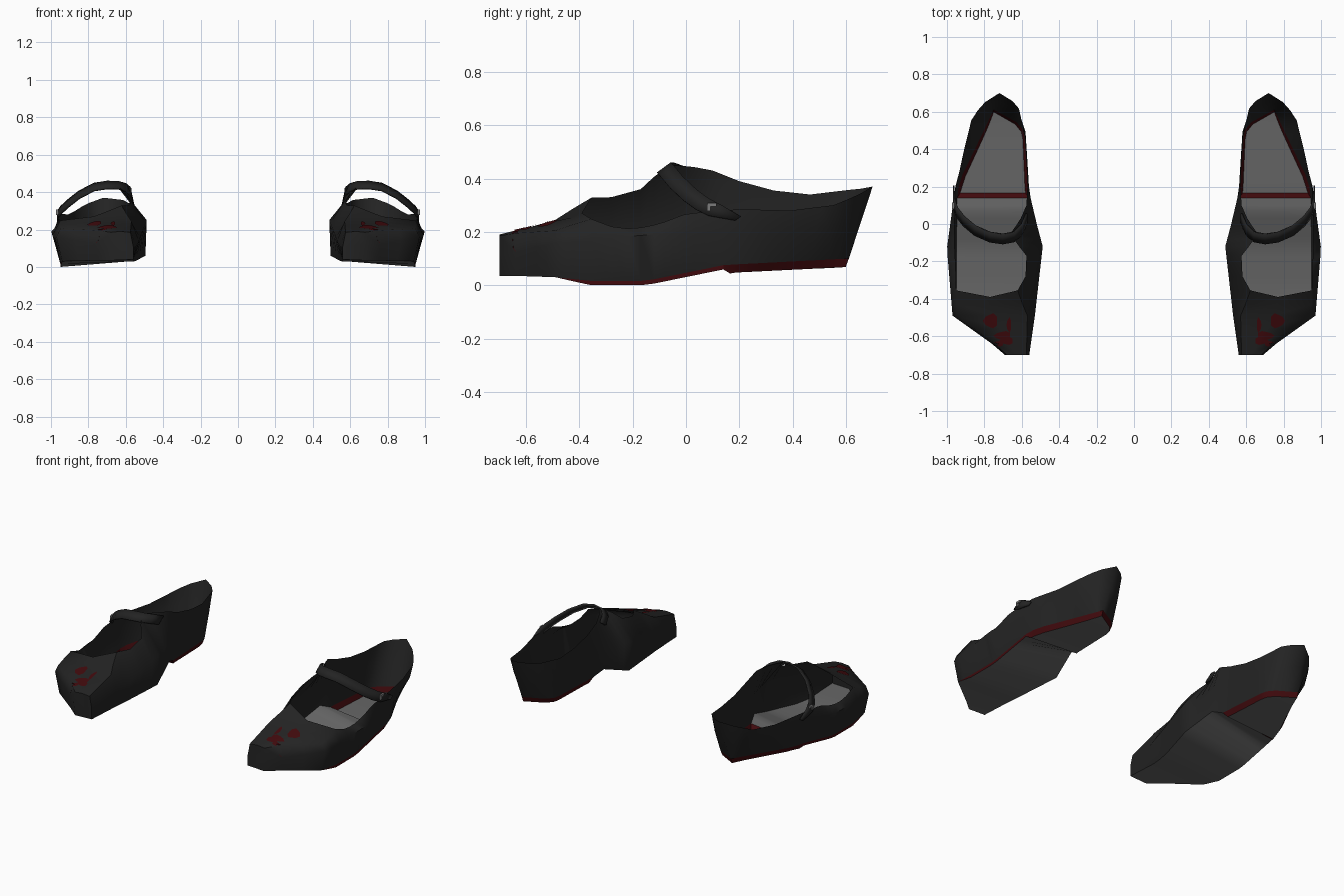
import bpy, bmesh, math
from mathutils import Vector
from mathutils.bvhtree import BVHTree

cube = bpy.data.objects.get("Cube")
if cube:
    bpy.data.objects.remove(cube, do_unlink=True)


def material(name, color):
    mat = bpy.data.materials.new(name)
    mat.use_nodes = True
    mat.diffuse_color = (*color, 1)
    bsdf = next(n for n in mat.node_tree.nodes if n.type == "BSDF_PRINCIPLED")
    bsdf.inputs["Base Color"].default_value = (*color, 1)
    bsdf.inputs["Roughness"].default_value = 0.8
    return mat


black = material("black leather", (0.017, 0.017, 0.017))
red = material("dark red", (0.052, 0.003, 0.004))
grey = material("sole grey", (0.13, 0.13, 0.13))
silver = material("buckle grey", (0.2, 0.2, 0.2))


def finish(name, bm, mats, thickness=0, angle=40):
    """Turn a bmesh of the left shoe's part into a mirrored pair."""
    bmesh.ops.remove_doubles(bm, verts=bm.verts, dist=0.0005)
    mesh = bpy.data.meshes.new(name)
    bm.to_mesh(mesh)
    bm.free()
    for mat in mats:
        mesh.materials.append(mat)
    obj = bpy.data.objects.new(name, mesh)
    bpy.context.collection.objects.link(obj)
    bpy.ops.object.select_all(action="DESELECT")
    obj.select_set(True)
    bpy.context.view_layer.objects.active = obj
    bpy.ops.object.shade_smooth_by_angle(angle=math.radians(angle))
    if thickness:
        solid = obj.modifiers.new("thickness", "SOLIDIFY")
        solid.thickness = thickness
        solid.offset = 0
    obj.modifiers.new("pair", "MIRROR").use_axis[0] = True


# Lengthwise rails of one shoe, as (y, x, z)
inner_bottom = [(-.7, .56, .04), (-.49, .56, .03), (-.38, .55, .03), (-.12, .495, .06),
                (.07, .54, .13), (.14, .565, .1), (.52, .585, .095), (.6, .6, .095), (.7, .75, .1)]
inner_waist = [(-.7, .56, .11), (-.49, .53, .14), (-.12, .488, .25), (.0, .52, .25),
               (.17, .56, .25), (.52, .58, .23), (.62, .615, .23), (.66, .65, .23), (.7, .73, .24)]
inner_rim = [(-.7, .575, .185), (-.49, .57, .245), (-.36, .625, .328), (-.28, .58, .33),
             (-.17, .575, .36), (-.1, .63, .425), (-.05, .66, .45), (.02, .61, .445),
             (.1, .575, .43), (.2, .57, .39), (.33, .575, .355), (.47, .582, .34),
             (.62, .615, .358), (.66, .65, .362), (.7, .72, .37)]
vamp_middle = [(-.7, .63, .19), (-.64, .67, .205), (-.49, .75, .24), (-.355, .77, .27)]
outer_rim = [(-.7, .68, .185), (-.64, .745, .195), (-.49, .95, .205), (-.36, .95, .25),
             (-.28, .952, .22), (-.2, .955, .21), (-.1, .96, .23), (.0, .96, .268),
             (.2, .95, .285), (.4, .91, .28), (.57, .87, .3), (.65, .815, .335), (.7, .72, .37)]
outer_waist = [(-.7, .69, .12), (-.64, .76, .12), (-.49, .97, .16), (-.13, 1, .19),
               (.2, .955, .2), (.57, .86, .22), (.65, .81, .23), (.7, .73, .24)]
outer_bottom = [(-.7, .68, .035), (-.64, .75, .035), (-.49, .94, .03), (-.36, .95, .016),
                (-.15, .95, .016), (.14, .945, .075), (.22, .935, .08), (.7, .75, .1)]
rails = [inner_bottom, inner_waist, inner_rim, vamp_middle, outer_rim, outer_waist, outer_bottom]
stations = [-.7, -.64, -.56, -.49, -.43, -.355, -.28, -.22, -.17, -.12, -.08, -.05, -.01, .03, .07,
            .1, .14, .2, .27, .33, .4, .47, .52, .57, .62, .66, .7]
OPENING = -.355
HEEL = .14


def on_rail(rail, y):
    """Point on a rail at y, with the heel raked forward towards the ground."""
    a, b = rail[-2], rail[-1]
    for p, q in zip(rail, rail[1:]):
        if y <= q[0]:
            a, b = p, q
            break
    t = min((y - a[0]) / (b[0] - a[0]), 1)
    x, z = (a[i] + (b[i] - a[i]) * t for i in (1, 2))
    rake = max(0, min(1, (y - .25) / .45)) * .33 * (.37 - z)
    return Vector((x, y - rake, z))


# Upper: closed vamp in front with a rounded edge, open collar behind
bm = bmesh.new()
rows = [[bm.verts.new(on_rail(r, y)) for r in rails] for y in stations]
rows[stations.index(OPENING)][3].co.y -= .035
for y, row, after in zip(stations, rows, rows[1:]):
    for i in range(len(rails) - 1):
        if i in (2, 3) and y >= OPENING:
            continue
        bm.faces.new((row[i], row[i + 1], after[i + 1], after[i]))
bm.faces.new(rows[0][::-1])
bmesh.ops.delete(bm, geom=[v for v in bm.verts if not v.link_faces], context="VERTS")
surface = BVHTree.FromBMesh(bm)
finish("shoe_upper", bm, [black], angle=65)

# Sole: grey tread with an inner arch, a red welt and a stepped heel
bm = bmesh.new()


def sole_row(y, heel):
    a, b = on_rail(inner_bottom, y), on_rail(outer_bottom, y)
    if heel:
        inset = (b - a) * .04
        down = Vector((0, .025 if y == HEEL else -.012, -.032))
        low_a, low_b = a + inset + down, b - inset + down
    else:
        low_a = a
        low_b = b - Vector((0, 0, .016 * max(0, min(1, (y + .49) / .13))))
    return [bm.verts.new(p) for p in (a, low_a, low_b, b)]


front = [sole_row(y, False) for y in stations if y <= HEEL]
back = [sole_row(y, True) for y in stations if y >= HEEL]
for part, strips in ((front, (1, 2)), (back, (0, 1, 2))):
    for row, after in zip(part, part[1:]):
        for i in strips:
            face = bm.faces.new((row[i + 1], row[i], after[i], after[i + 1]))
            face.material_index = 0 if i == 1 else 1
f, h = front[-1], back[0]
for riser in ((f[1], h[1], h[2], f[2]), (f[2], h[2], h[3])):
    bm.faces.new(riser).material_index = 1
bmesh.ops.delete(bm, geom=[v for v in bm.verts if not v.link_faces], context="VERTS")
finish("shoe_sole", bm, [grey, red], angle=30)

# Strap across the instep, with its loose end on the outer side
path = [(.575, .03, .4), (.6, -.03, .425), (.64, -.068, .437), (.7, -.08, .438), (.77, -.07, .427),
        (.85, -.035, .385), (.91, .015, .338), (.945, .06, .305), (.963, .11, .28), (.964, .195, .25)]
bm = bmesh.new()
half = Vector((0, .026, .019))
edges = []
for i, p in enumerate(path):
    width = half * (.4 if i == len(path) - 1 else 1)
    edges.append([bm.verts.new(Vector(p) + width * s) for s in (-1, 1)])
for a, b in zip(edges, edges[1:]):
    bm.faces.new((a[0], b[0], b[1], a[1]))
finish("instep_strap", bm, [black], thickness=.01)

# Buckle: two small bars on the strap
bm = bmesh.new()
for offset, size in (((0, 0, 0), (.012, .034, .012)), ((0, -.013, -.012), (.012, .012, .025))):
    box = bmesh.ops.create_cube(bm, size=1)["verts"]
    bmesh.ops.scale(bm, vec=size, verts=box)
    bmesh.ops.translate(bm, vec=Vector((.967, .098, .302)) + Vector(offset), verts=box)
finish("strap_buckle", bm, [silver])

# Red petals laid on the vamp
bm = bmesh.new()
petals = [(.765, -.518, .038, .038), (.668, -.54, .012, .04), (.7, -.598, .045, .024),
          (.68, -.625, .036, .02), (.725, -.64, .03, .014)]


def on_vamp(x, y):
    hit = surface.ray_cast(Vector((x, y, 1)), Vector((0, 0, -1)))[0]
    return bm.verts.new(Vector((x, y, (hit.z if hit else .19) + .004)))


for x, y, rx, ry in petals:
    middle = on_vamp(x, y)
    ring = []
    for k in range(10):
        angle = math.tau * k / 10
        r = 1 + .15 * math.cos(3 * angle)
        ring.append(on_vamp(x + rx * r * math.cos(angle), y + ry * r * math.sin(angle)))
    for k in range(10):
        bm.faces.new((middle, ring[k], ring[(k + 1) % 10]))
finish("vamp_petals", bm, [red])
